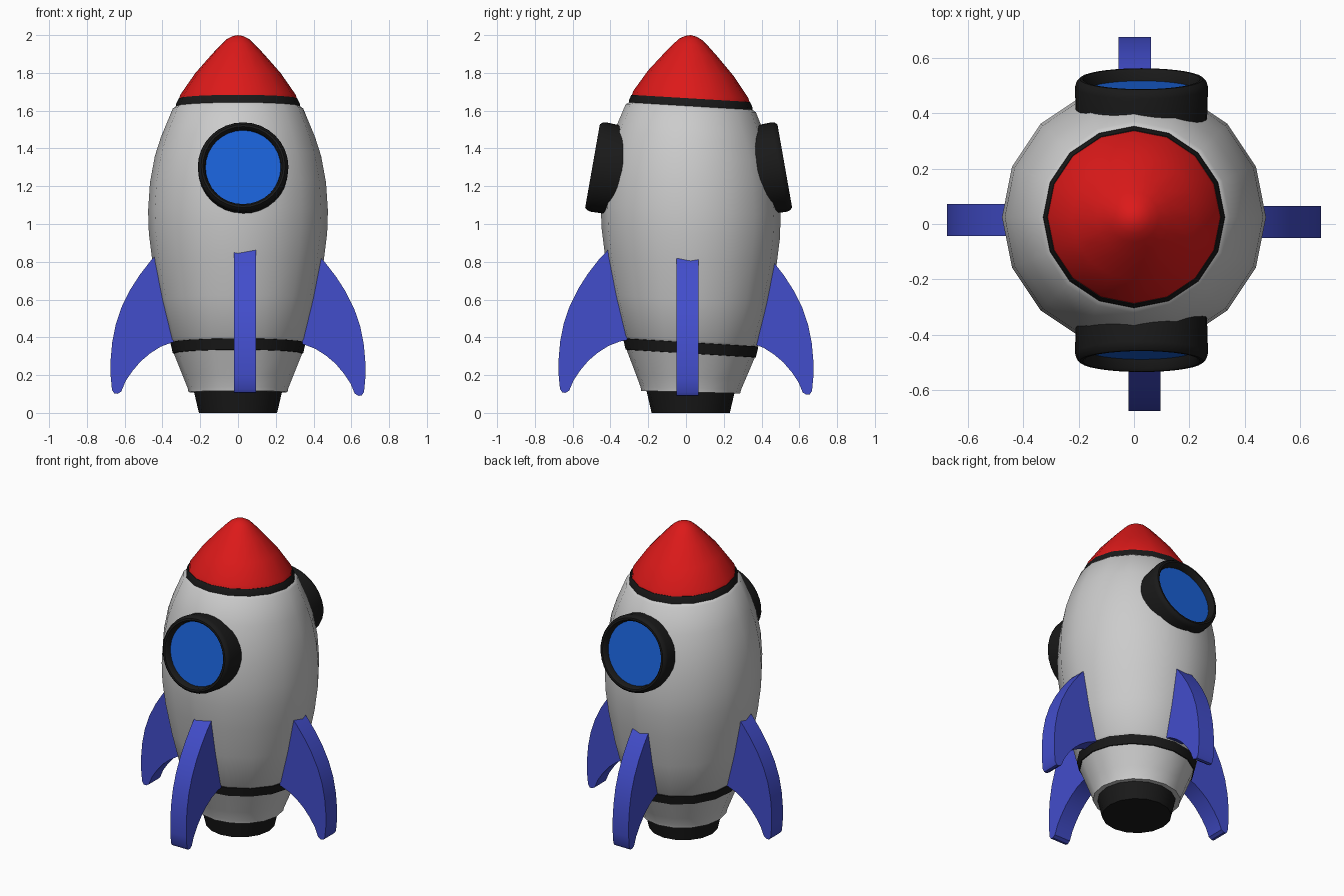
import bpy, bmesh, math
from mathutils import Matrix, Vector

if "Cube" in bpy.data.objects:
    bpy.data.objects.remove(bpy.data.objects["Cube"])


def paint(name, rgb):
    m = bpy.data.materials.new(name)
    m.diffuse_color = (*rgb, 1)
    m.use_nodes = True
    m.node_tree.nodes["Principled BSDF"].inputs["Base Color"].default_value = m.diffuse_color
    return m


RED = paint("red", (0.72, 0.01, 0.01))
BLACK = paint("black", (0.01, 0.01, 0.01))
BLUE = paint("fin_blue", (0.055, 0.075, 0.6))
GLASS = paint("glass_blue", (0.01, 0.12, 0.68))


def finish(bm, name, mat=None, angle=35):
    bmesh.ops.recalc_face_normals(bm, faces=bm.faces)
    me = bpy.data.meshes.new(name)
    bm.to_mesh(me)
    bm.free()
    ob = bpy.data.objects.new(name, me)
    bpy.context.collection.objects.link(ob)
    if mat:
        me.materials.append(mat)
    bpy.ops.object.select_all(action='DESELECT')
    ob.select_set(True)
    bpy.context.view_layer.objects.active = ob
    bpy.ops.object.shade_smooth_by_angle(angle=math.radians(angle))
    return ob


def lathe(profile, sides, caps=True):
    """Revolve (radius, z) points around z; radius 0 becomes a pole."""
    bm = bmesh.new()
    rings = []
    for r, z in profile:
        n = sides if r > 0 else 1
        rings.append([bm.verts.new((r * math.cos(2 * math.pi * i / sides),
                                    r * math.sin(2 * math.pi * i / sides), z)) for i in range(n)])
    for a, b in zip(rings, rings[1:]):
        for i in range(sides):
            j = (i + 1) % sides
            if len(b) == 1:
                bm.faces.new((a[i], a[j], b[0]))
            else:
                bm.faces.new((a[i], a[j], b[j], b[i]))
    if caps:
        for ring in (rings[0], rings[-1]):
            if len(ring) > 2:
                bm.faces.new(ring)
    return bm


def hull(name, profile, mat=None, lean=0.06):
    """16-sided hull section, its rims leaning slightly down to the back."""
    bm = lathe(profile, 16)
    for v in bm.verts:
        v.co.z -= lean * v.co.y * min(1, v.co.z / 0.25)
        v.co.y += 0.025
    return finish(bm, name, mat)


# Hull sections from the ground up
hull("nozzle", [(0.207, 0), (0.236, 0.125)], BLACK, 0)
hull("lower_hull", [(0.262, 0.11), (0.266, 0.13), (0.29, 0.19), (0.342, 0.32)])
hull("lower_band", [(0.33, 0.312), (0.345, 0.315), (0.358, 0.372), (0.34, 0.376)], BLACK)
hull("main_hull", [(0.35, 0.37), (0.362, 0.385), (0.414, 0.6), (0.453, 0.8), (0.472, 0.95),
                   (0.476, 1.07), (0.466, 1.22), (0.44, 1.36), (0.408, 1.46), (0.345, 1.612),
                   (0.325, 1.626)])
hull("upper_band", [(0.328, 1.62), (0.327, 1.637), (0.314, 1.665)], BLACK)
hull("nose_cone", [(0.312, 1.663), (0.305, 1.685), (0.225, 1.8), (0.137, 1.9), (0.09, 1.95),
                   (0.06, 1.978), (0.03, 1.994), (0, 2.0)], RED)

# Portholes on the front and back, tilted up with the hull
RIM = [(0.236, -0.17), (0.24, -0.03), (0.235, -0.012), (0.223, 0), (0.212, 0),
       (0.203, -0.01), (0.198, -0.05)]
for side, sign, y in (("front", -1, -0.495), ("back", 1, 0.523)):
    axis = Vector((0, sign * math.cos(math.radians(10)), math.sin(math.radians(10))))
    place = Matrix.Translation((0.027, y, 1.307)) @ axis.to_track_quat('Z', 'Y').to_matrix().to_4x4()
    for part, bm, mat in (("porthole_rim", lathe(RIM, 32, False), BLACK),
                          ("porthole_glass", lathe([(0.2, -0.042), (0, -0.042)], 32, False), GLASS)):
        bm.transform(place)
        finish(bm, f"{side}_{part}", mat)

# Four swept fins: (distance, height) outline, extruded to a slab
FIN = [(0.32, 0.87), (0.4, 0.868), (0.458, 0.808), (0.52, 0.728), (0.57, 0.65), (0.615, 0.56),
       (0.647, 0.467), (0.666, 0.37), (0.674, 0.28), (0.674, 0.19), (0.667, 0.118),
       (0.655, 0.1), (0.638, 0.098), (0.618, 0.11), (0.595, 0.165), (0.56, 0.217),
       (0.515, 0.27), (0.465, 0.312), (0.41, 0.347), (0.35, 0.37), (0.3, 0.38)]
for name, turn, shift in (("right", 0, (0, 0.007, -0.008)), ("back", 90, (0.003, 0, -0.002)),
                          ("left", 180, (0, 0.015, 0.003)), ("front", 270, (0.038, 0, 0.008))):
    bm = bmesh.new()
    face = bm.faces.new([bm.verts.new((r, -0.058, z)) for r, z in FIN])
    out = bmesh.ops.extrude_face_region(bm, geom=[face])
    bmesh.ops.translate(bm, vec=(0, 0.116, 0),
                        verts=[g for g in out["geom"] if isinstance(g, bmesh.types.BMVert)])
    bm.transform(Matrix.Translation(shift) @ Matrix.Rotation(math.radians(turn), 4, 'Z'))
    finish(bm, f"{name}_fin", BLUE)
